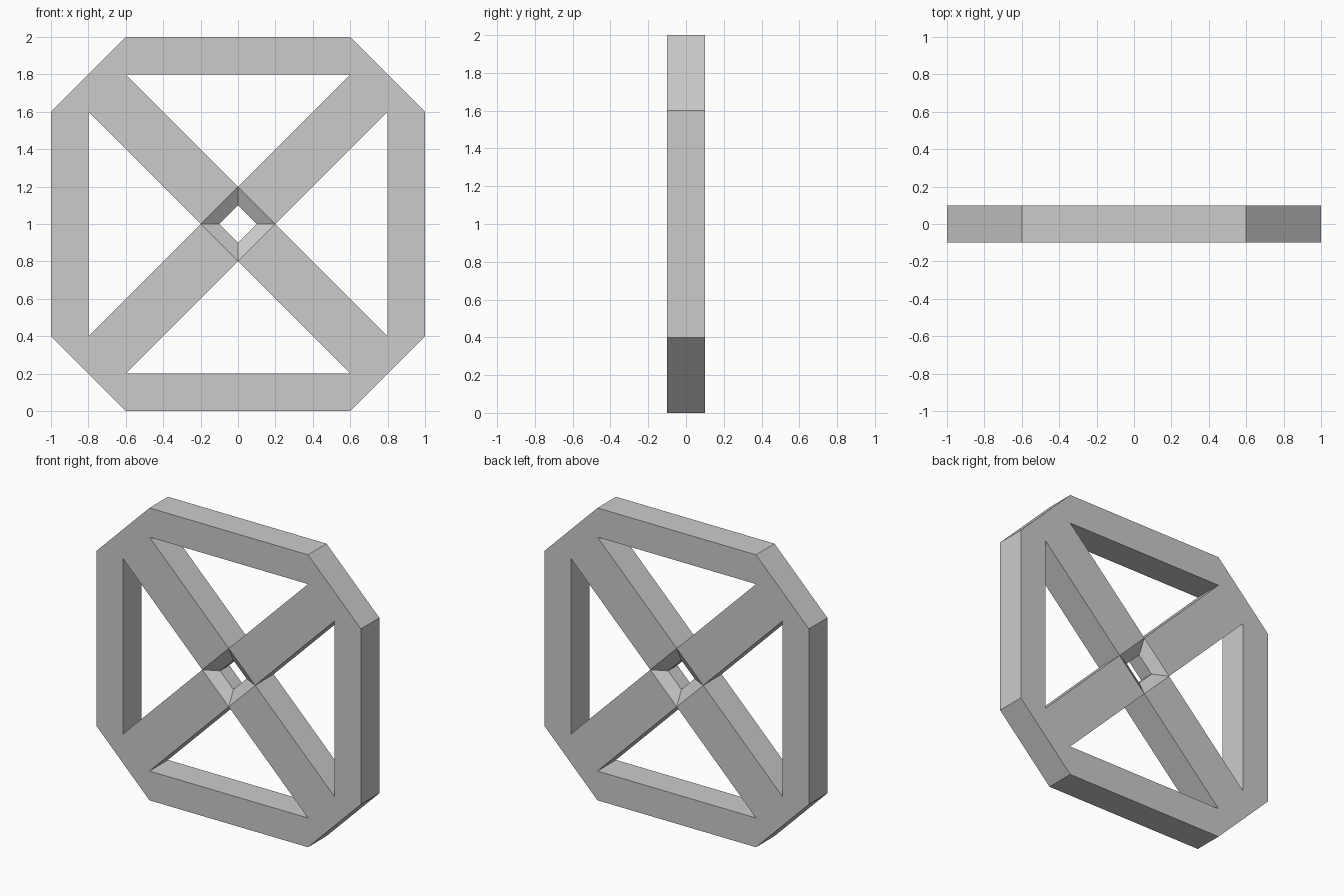
import bpy, bmesh

if "Cube" in bpy.data.objects:
    bpy.data.objects.remove(bpy.data.objects["Cube"])

HALF = 0.1      # half thickness of the panel
CENTRE_Z = 1.0


def turn(p, k):
    """Rotate a point (x, z) by k quarter turns about the hub."""
    x, z = p
    for _ in range(k):
        x, z = z, -x
    return x, z


bm = bmesh.new()


def face(points):
    bm.faces.new([bm.verts.new((x, y, z + CENTRE_Z)) for x, y, z in points])


# One quarter of the panel outline, relative to the hub
rim_bar = [(-0.6, 0.8), (-0.6, 1.0), (0.6, 1.0), (0.6, 0.8)]
corner = [(0.6, 0.8), (0.6, 1.0), (1.0, 0.6), (0.8, 0.6)]
spoke = [(0.0, 0.2), (0.6, 0.8), (0.8, 0.6), (0.2, 0.0)]
# Edges that carry walls through the thickness: rim, chamfer, window sides
walls = [(rim_bar[1], rim_bar[2]), (corner[1], corner[2]),
         (rim_bar[0], rim_bar[3]), (spoke[0], spoke[1]), (spoke[2], spoke[3])]
# Hub opening profile (radius, y): tapers in from both sides
hub = [(0.2, -HALF), (0.1, -0.05), (0.1, 0.05), (0.2, HALF)]

for k in range(4):
    # Front and back faces
    for poly in (rim_bar, corner, spoke):
        pts = [turn(p, k) for p in poly]
        for y in (-HALF, HALF):
            face([(x, y, z) for x, z in pts])
    # Outer and window walls
    for a, b in walls:
        (ax, az), (bx, bz) = turn(a, k), turn(b, k)
        face([(ax, -HALF, az), (bx, -HALF, bz), (bx, HALF, bz), (ax, HALF, az)])
    # Tapered diamond opening in the hub
    for (r0, y0), (r1, y1) in zip(hub, hub[1:]):
        quad = []
        for r, y, q in ((r0, y0, k), (r0, y0, k + 1), (r1, y1, k + 1), (r1, y1, k)):
            x, z = turn((0, r), q)
            quad.append((x, y, z))
        face(quad)

bmesh.ops.remove_doubles(bm, verts=bm.verts, dist=1e-4)
bmesh.ops.recalc_face_normals(bm, faces=bm.faces)

mesh = bpy.data.meshes.new("cross_braced_panel")
bm.to_mesh(mesh)
bm.free()
panel = bpy.data.objects.new("cross_braced_panel", mesh)
bpy.context.collection.objects.link(panel)
